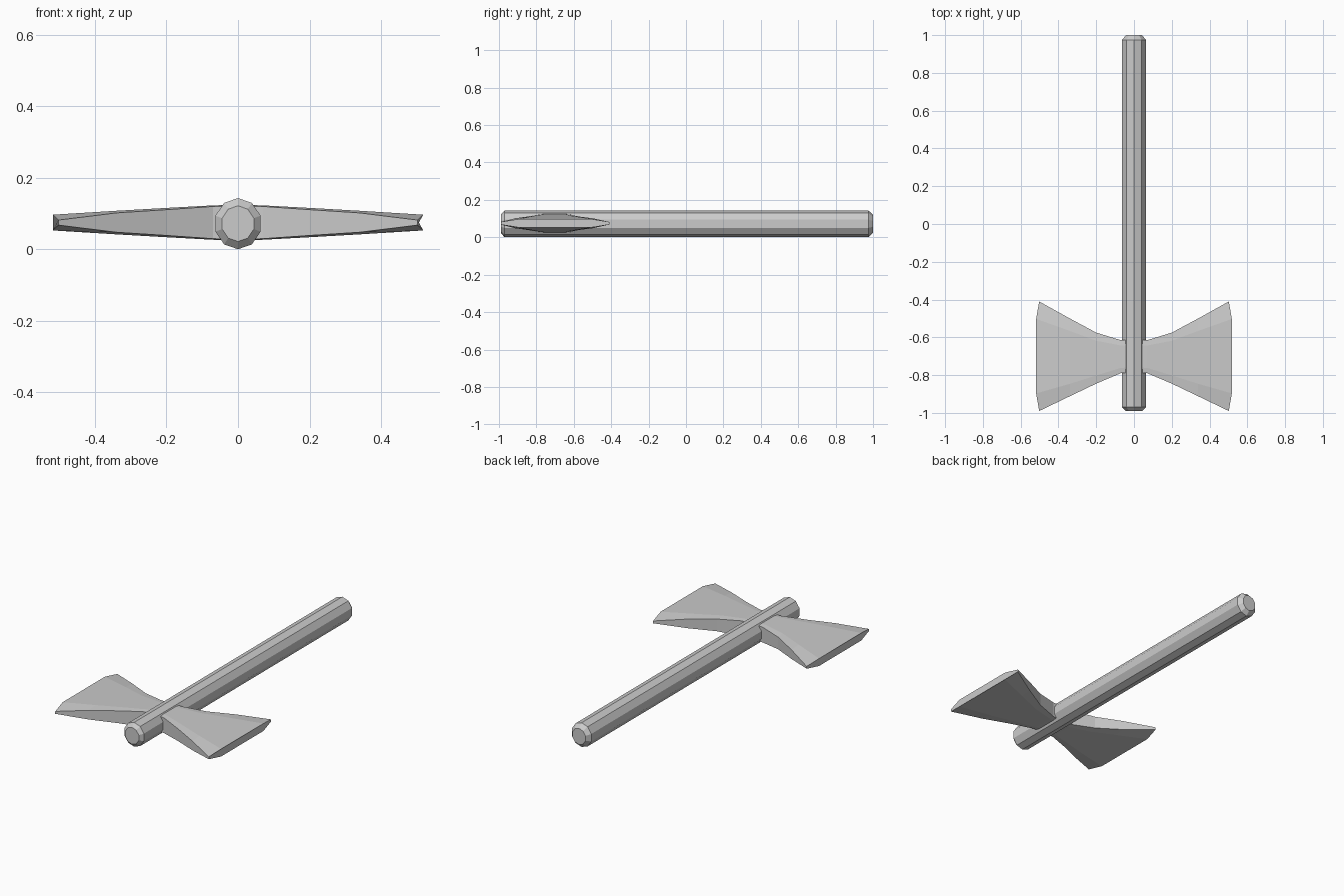
import bpy, bmesh, math

cube = bpy.data.objects.get("Cube")
if cube:
    bpy.data.objects.remove(cube, do_unlink=True)

MID = 0.072  # height of the axe's centre plane

grey = bpy.data.materials.new("plain_grey")
grey.use_nodes = True
colour = (0.6, 0.6, 0.6, 1)
grey.diffuse_color = colour
grey.node_tree.nodes["Principled BSDF"].inputs["Base Color"].default_value = colour


def finish(name, bm):
    bmesh.ops.recalc_face_normals(bm, faces=bm.faces)
    mesh = bpy.data.meshes.new(name)
    bm.to_mesh(mesh)
    bm.free()
    mesh.materials.append(grey)
    ob = bpy.data.objects.new(name, mesh)
    bpy.context.collection.objects.link(ob)
    return ob


def loft(bm, rings):
    """Bridge matching vertex rings and cap both ends."""
    n = len(rings[0])
    for a, b in zip(rings, rings[1:]):
        for i in range(n):
            j = (i + 1) % n
            bm.faces.new((a[i], a[j], b[j], b[i]))
    bm.faces.new(rings[0])
    bm.faces.new(rings[-1])


# Handle: ten-sided shaft with chamfered ends
bm = bmesh.new()
rings = []
for y, r in ((-0.99, 0.05), (-0.97, 0.0715), (0.975, 0.0715), (1.0, 0.048)):
    ring = []
    for i in range(10):
        a = math.pi / 2 + i * math.tau / 10
        ring.append(bm.verts.new((0.93 * r * math.cos(a), y, MID + r * math.sin(a))))
    rings.append(ring)
loft(bm, rings)
finish("handle", bm)

# Blades: flared wedge, thinning outwards and pinched at the corners
# stations: x, back y, front y, half thickness in the middle, at the sides
STATIONS = (
    (0.0, -0.615, -0.785, 0.050, 0.047),
    (0.07, -0.615, -0.790, 0.048, 0.045),
    (0.20, -0.575, -0.845, 0.041, 0.036),
    (0.34, -0.500, -0.912, 0.033, 0.027),
    (0.502, -0.410, -0.990, 0.022, 0.007),
)


def blade(name, side):
    bm = bmesh.new()
    rings = []
    for k, (x, back, front, mid, edge) in enumerate(STATIONS):
        last = k == len(STATIONS) - 1
        top, bottom = [], []
        for t in (0, 0.16, 0.84, 1):
            inner = 0 < t < 1
            h = mid if inner else edge
            px = x + (0.016 if last and inner else 0)
            y = back + (front - back) * t
            top.append(bm.verts.new((side * px, y, MID + 0.003 + h)))
            bottom.append(bm.verts.new((side * px, y, MID + 0.003 - h)))
        rings.append(top + bottom[::-1])
    loft(bm, rings)
    finish(name, bm)


blade("left_blade", 1)
blade("right_blade", -1)
